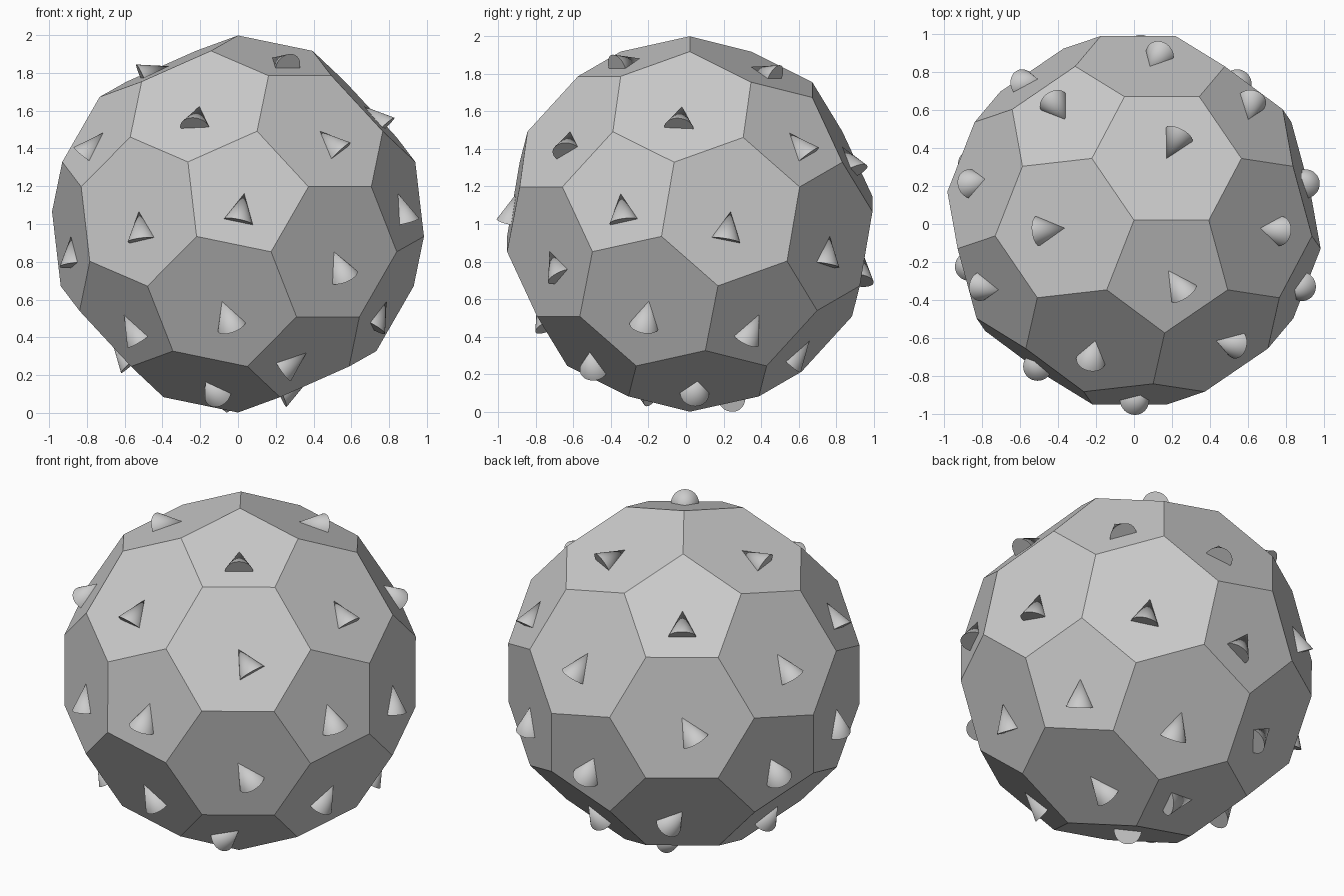
import bpy, bmesh, math
from mathutils import Vector, Matrix

if "Cube" in bpy.data.objects:
    bpy.data.objects.remove(bpy.data.objects["Cube"])

R = 0.998                           # corner radius of the ball
CENTRE = Vector((0, 0.02, 1.0))
CONE_R, CONE_H = 0.078, 0.155
Z = Vector((0, 0, 1))

# ball: icosahedron with its corners cut at a third of each edge
src = bmesh.new()
bmesh.ops.create_icosphere(src, subdivisions=1, radius=1)
pairs = [(e.verts[0].co.copy(), e.verts[1].co.copy()) for e in src.edges]
src.free()
pts = [(2 * a + b) / 3 for p in pairs for a, b in (p, p[::-1])]

# turn it so one corner is on top and the edge between two hexagons runs back left
a, b = pairs[0]
w = ((2 * a + b) / 3).normalized()
u = (b - w * b.dot(w)).normalized()
v = w.cross(u)
turn = Matrix.Rotation(math.radians(124.3), 3, 'Z') @ Matrix((u, v, w))

bm = bmesh.new()
for p in pts:
    bm.verts.new(turn @ p.normalized() * R)
bmesh.ops.convex_hull(bm, input=bm.verts[:])
bmesh.ops.dissolve_limit(bm, angle_limit=math.radians(2), verts=bm.verts[:], edges=bm.edges[:])
bmesh.ops.recalc_face_normals(bm, faces=bm.faces[:])
ball_mesh = bpy.data.meshes.new("ball")
bm.to_mesh(ball_mesh)
ball = bpy.data.objects.new("ball", ball_mesh)
ball.location = CENTRE
bpy.context.collection.objects.link(ball)

# cone with its tip at the origin, pointing along +z
cm = bmesh.new()
bmesh.ops.create_cone(cm, cap_ends=True, segments=32, radius1=CONE_R, radius2=0,
                      depth=CONE_H, matrix=Matrix.Translation((0, 0, -CONE_H / 2)))
for f in cm.faces:
    f.smooth = len(f.verts) < 5
for e in cm.edges:
    e.smooth = all(f.smooth for f in e.link_faces)
cone_mesh = bpy.data.meshes.new("cone")
cm.to_mesh(cone_mesh)
cm.free()

# one half-sunk cone per face: tip at the face centre, aimed at the highest corner
for i, f in enumerate(bm.faces):
    c = f.calc_center_median()
    n = c.normalized()
    right = Z.cross(n)
    side = -1 if c.z > -0.3 else 1  # which of two equally high corners is used
    top = max(f.verts, key=lambda q: (round(q.co.z, 2), side * q.co.dot(right)))
    aim = (top.co - c).normalized()
    rot = Matrix((n.cross(aim), -n, aim)).transposed()
    rot.col[0] = rot.col[1].cross(rot.col[2])
    cone = bpy.data.objects.new(f"cone_{i + 1:02d}", cone_mesh)
    cone.matrix_world = Matrix.Translation(c + CENTRE) @ rot.to_4x4()
    bpy.context.collection.objects.link(cone)
bm.free()
